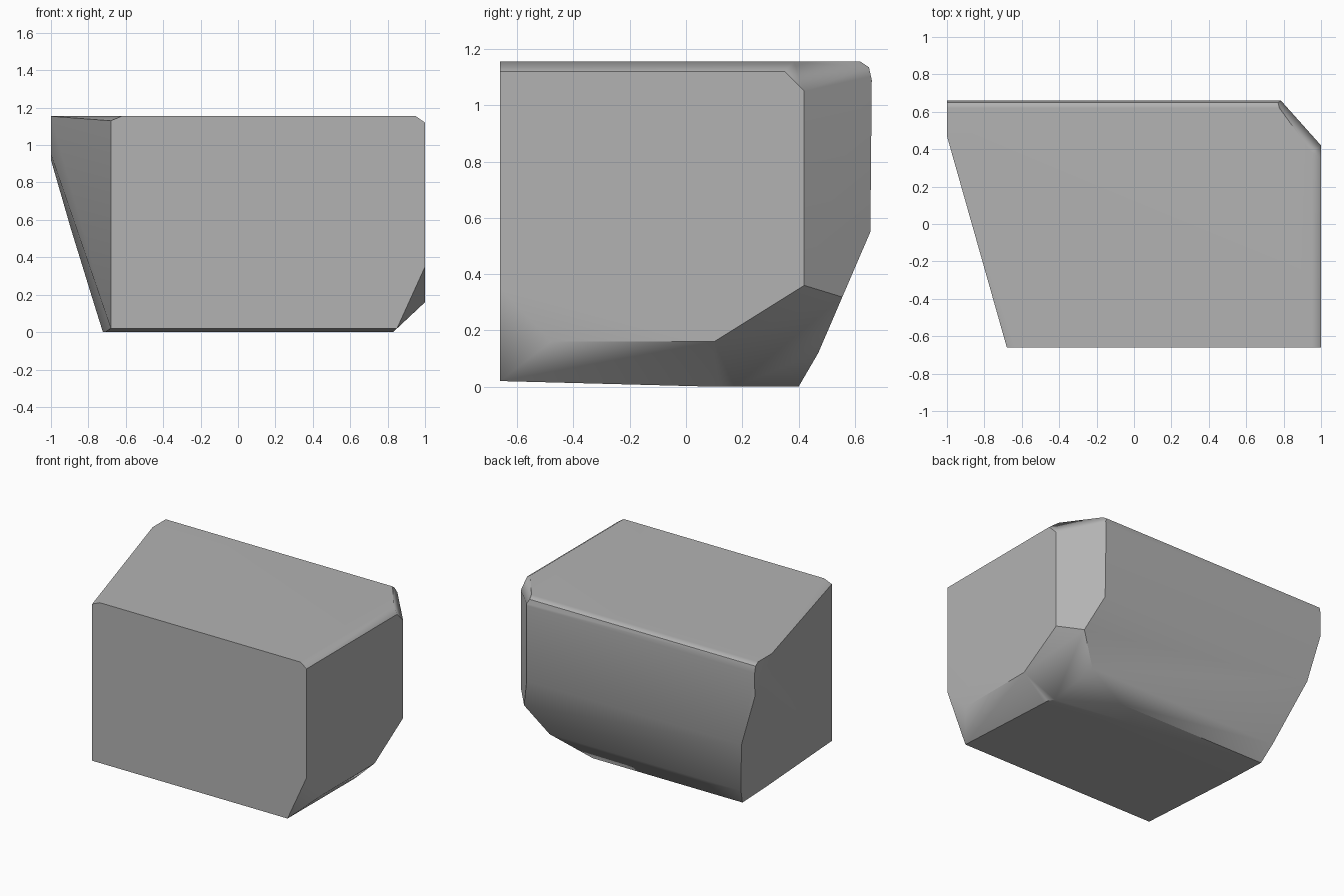
import bpy
import bmesh
import math
from mathutils import Vector

default_cube = bpy.data.objects.get("Cube")
if default_cube:
    bpy.data.objects.remove(default_cube, do_unlink=True)


def make_material(name, colour):
    material = bpy.data.materials.new(name)
    material.use_nodes = True
    material.diffuse_color = colour
    shader = material.node_tree.nodes["Principled BSDF"]
    shader.inputs["Base Color"].default_value = colour
    return material


def extrude_profile(bm, profile, start, end):
    """Extrude a closed side profile (y, z) along the x axis."""
    face = bm.faces.new([bm.verts.new((start, y, z)) for y, z in profile])
    result = bmesh.ops.extrude_face_region(bm, geom=[face], use_keep_orig=True)
    moved = [item for item in result["geom"] if isinstance(item, bmesh.types.BMVert)]
    bmesh.ops.translate(bm, verts=moved, vec=(end - start, 0, 0))
    bmesh.ops.recalc_face_normals(bm, faces=bm.faces)


def chip(bm, a, b, c):
    """Slice off everything beyond the plane through three points."""
    a, b, c = Vector(a), Vector(b), Vector(c)
    normal = (b - a).cross(c - a).normalized()
    centre = Vector((0, 0, 0.6))
    if normal.dot(centre - a) > 0:
        normal.negate()
    bmesh.ops.bisect_plane(
        bm, geom=bm.verts[:] + bm.edges[:] + bm.faces[:], dist=0.0001,
        plane_co=a, plane_no=normal, clear_outer=True)
    open_edges = [edge for edge in bm.edges if edge.is_boundary]
    bmesh.ops.holes_fill(bm, edges=open_edges, sides=0)


# Block with an undercut back and a rounded top back edge
side_profile = [
    (-0.66, 0.02), (0.1, 0), (0.4, 0), (0.47, 0.12), (0.655, 0.55),
    (0.66, 1.09), (0.65, 1.135), (0.62, 1.155), (-0.66, 1.155)]
bm = bmesh.new()
extrude_profile(bm, side_profile, -1, 1)

# Slanted left side and its undercut
chip(bm, (-0.68, -0.66, 0), (-0.68, -0.66, 1), (-1, 0.47, 1))
chip(bm, (-0.68, -0.66, 0.02), (-1, 0.47, 0.95), (-0.76, 0.47, 0.12))
chip(bm, (-0.68, -0.66, 1.13), (-0.62, -0.66, 1.155), (-1, 0.47, 1.154))

# Bottom right chamfer with its front and back corners
chip(bm, (1, -0.45, 0.16), (1, 0.1, 0.16), (0.84, -0.62, 0.01))
chip(bm, (1, -0.66, 0.35), (0.85, -0.66, 0.02), (1, -0.48, 0.16))
chip(bm, (1, 0.1, 0.16), (1, 0.42, 0.36), (0.74, 0.47, 0.12))
chip(bm, (0.74, 0.47, 0.12), (0.45, 0.4, 0), (0.76, 0.2, 0))

# Back right chamfer and worn top edges
chip(bm, (1, 0.42, 0.36), (1, 0.42, 1.05), (0.79, 0.655, 0.8))
chip(bm, (0.95, 0, 1.155), (0.95, 0.3, 1.155), (1, 0, 1.12))
chip(bm, (1, 0.35, 1.12), (1, 0.42, 1.05), (0.81, 0.65, 1.08))

bmesh.ops.remove_doubles(bm, verts=bm.verts, dist=0.002)
bmesh.ops.recalc_face_normals(bm, faces=bm.faces)
mesh = bpy.data.meshes.new("stone_block")
bm.to_mesh(mesh)
bm.free()

stone_block = bpy.data.objects.new("stone_block", mesh)
bpy.context.collection.objects.link(stone_block)
mesh.materials.append(make_material("stone grey", (0.45, 0.45, 0.45, 1)))

# Soft worn edges between flat main faces
bpy.ops.object.select_all(action="DESELECT")
stone_block.select_set(True)
bpy.context.view_layer.objects.active = stone_block
bpy.ops.object.shade_smooth_by_angle(angle=math.radians(40))
weighted = stone_block.modifiers.new("flat_main_faces", "WEIGHTED_NORMAL")
weighted.keep_sharp = True
